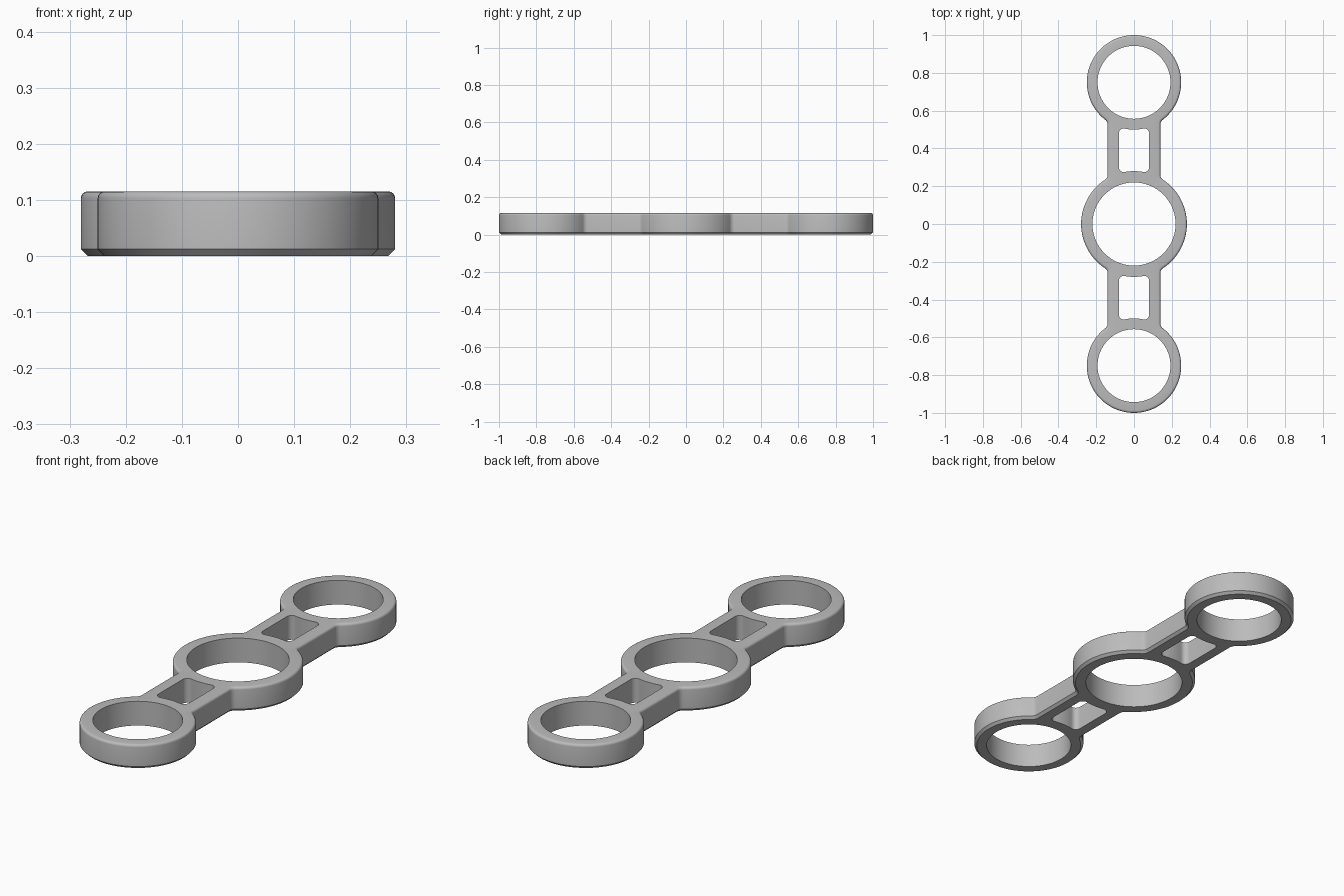
import bpy, bmesh
from math import acos, cos, sin, sqrt, pi

cube = bpy.data.objects.get("Cube")
if cube:
    bpy.data.objects.remove(cube)

HEIGHT, EDGE = 0.115, 0.012
MID_R, END_R, END_Y = 0.28, 0.25, 0.75
BAR_X, SLOT_X = 0.14, 0.08
FILLET, SLOT_FILLET = 0.03, 0.025


def arc(cx, cy, r, start, end, steps):
    return [(cx + r * cos(start + (end - start) * i / steps),
             cy + r * sin(start + (end - start) * i / steps))
            for i in range(steps + 1)]


def outline(inset):
    """Rings joined by bars, with filleted corners, shrunk by inset."""
    f, x = FILLET, BAR_X + FILLET
    a, b = acos(x / (MID_R + f)), acos(x / (END_R + f))
    quarter = (arc(0, 0, MID_R - inset, 0, a, 14)
               + arc(x, (MID_R + f) * sin(a), f + inset, pi + a, pi, 6)[1:]
               + arc(x, END_Y - (END_R + f) * sin(b), f + inset, pi, pi - b, 6)
               + arc(0, END_Y, END_R - inset, -b, pi / 2, 30)[1:])
    half = quarter + [(-px, py) for px, py in quarter[-2::-1]]
    return half[:-1] + [(-px, -py) for px, py in half[:-1]]


def slot(side):
    """Rounded window in a bar, its ends following the rings."""
    f, x = SLOT_FILLET, SLOT_X - SLOT_FILLET
    a, b = acos(x / (MID_R + f)), acos(x / (END_R + f))
    right = (arc(0, 0, MID_R, pi / 2, a, 4)
             + arc(x, (MID_R + f) * sin(a), f, pi + a, 2 * pi, 8)[1:]
             + arc(x, END_Y - (END_R + f) * sin(b), f, 0, pi - b, 8)
             + arc(0, END_Y, END_R, -b, -pi / 2, 4)[1:])
    loop = right + [(-px, py) for px, py in right[-2:0:-1]]
    return [(px, side * py) for px, py in loop]


def circle(y, r):
    return arc(0, y, r, 0, 2 * pi, 96)[:-1]


bm = bmesh.new()
bottom_edges, top_edges = [], []


def wall(layers):
    """Stack loops of (points, height) into a wall and keep its rim edges."""
    rows = [[bm.verts.new((x, y, z)) for x, y in pts] for pts, z in layers]
    n = len(rows[0])
    for low, high in zip(rows, rows[1:]):
        for i in range(n):
            j = (i + 1) % n
            bm.faces.new((low[i], low[j], high[j], high[i]))
    for row, rim in ((rows[0], bottom_edges), (rows[-1], top_edges)):
        rim += [bm.edges.get((row[i], row[(i + 1) % n])) for i in range(n)]


# Outer wall: chamfered foot, rounded top edge
layers = [(outline(EDGE), 0), (outline(0), EDGE)]
for i in range(5):
    t = i / 4 * pi / 2
    layers.append((outline(EDGE * (1 - cos(t))), HEIGHT - EDGE * (1 - sin(t))))
wall(layers)

# Straight walls of the three round holes and two windows
holes = [circle(0, 0.22), circle(END_Y, 0.193), circle(-END_Y, 0.193),
         slot(1), slot(-1)]
for hole in holes:
    wall([(hole, 0), (hole, HEIGHT)])

# Flat faces below and above
for rim, z in ((bottom_edges, -1), (top_edges, 1)):
    bmesh.ops.triangle_fill(bm, use_beauty=True, use_dissolve=False,
                            edges=rim, normal=(0, 0, z))
bmesh.ops.recalc_face_normals(bm, faces=bm.faces[:])

mesh = bpy.data.meshes.new("three_ring_link")
bm.to_mesh(mesh)
bm.free()
link = bpy.data.objects.new("three_ring_link", mesh)
bpy.context.collection.objects.link(link)

# Plain grey
grey = bpy.data.materials.new("grey")
grey.use_nodes = True
colour = (0.5, 0.5, 0.5, 1)
grey.diffuse_color = colour
grey.node_tree.nodes["Principled BSDF"].inputs["Base Color"].default_value = colour
mesh.materials.append(grey)

bpy.ops.object.select_all(action='DESELECT')
link.select_set(True)
bpy.context.view_layer.objects.active = link
bpy.ops.object.shade_smooth_by_angle(angle=0.5)
